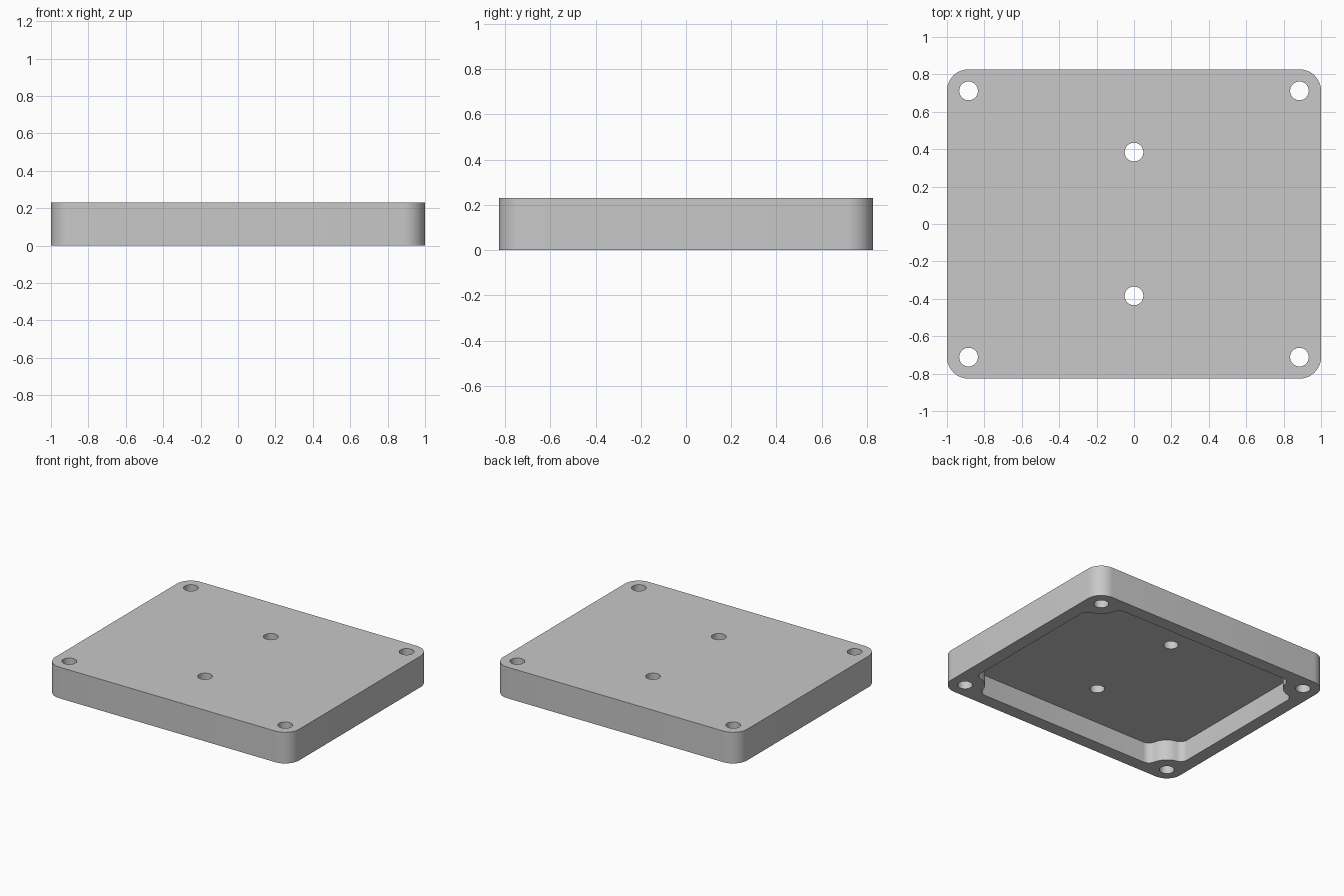
import bpy, bmesh, math
from mathutils import Vector

cube = bpy.data.objects.get("Cube")
if cube:
    bpy.data.objects.remove(cube, do_unlink=True)

# Overall sizes
MM = 2 / 52
HALF_X, HALF_Y, HEIGHT = 26 * MM, 21.5 * MM, 6 * MM
DEPTH = 4 * MM                                    # recess under the lid
HOLE_X, HOLE_Y, HOLE_R = 23 * MM, 18.5 * MM, 1.3 * MM
CORNER_R = 3 * MM
BOSS_R, FILLET, STEP = 3.5 * MM, 1.5 * MM, 0.5 * MM

grey = bpy.data.materials.new("light_grey")
grey.use_nodes = True
colour = (0.58, 0.58, 0.58, 1)
grey.diffuse_color = colour
grey.node_tree.nodes["Principled BSDF"].inputs["Base Color"].default_value = colour


def arc(cx, cy, r, start, end, n):
    return [Vector((cx + r * math.cos(start + (end - start) * i / n),
                    cy + r * math.sin(start + (end - start) * i / n))) for i in range(n + 1)]


def four_corners(quarter):
    """Mirror a +x +y corner path, running counter-clockwise, to all corners."""
    loop = []
    for sx, sy in ((1, 1), (-1, 1), (-1, -1), (1, -1)):
        pts = quarter if sx * sy > 0 else quarter[::-1]
        loop += [(p.x * sx, p.y * sy) for p in pts]
    return loop


def prism(name, outline, z0, z1):
    bm = bmesh.new()
    face = bm.faces.new([bm.verts.new((x, y, z0)) for x, y in outline])
    top = bmesh.ops.extrude_face_region(bm, geom=[face])["geom"]
    bmesh.ops.translate(bm, vec=(0, 0, z1 - z0),
                        verts=[v for v in top if isinstance(v, bmesh.types.BMVert)])
    bmesh.ops.recalc_face_normals(bm, faces=bm.faces[:])
    mesh = bpy.data.meshes.new(name)
    bm.to_mesh(mesh)
    bm.free()
    obj = bpy.data.objects.new(name, mesh)
    bpy.context.collection.objects.link(obj)
    mesh.materials.append(grey)
    return obj


# Rounded outer block
cover = prism("cover", four_corners(arc(HOLE_X, HOLE_Y, CORNER_R, 0, math.pi / 2, 12)), 0, HEIGHT)

# Recess outline: fillet, bulge around the screw hole, fillet
off = FILLET - STEP
reach = math.sqrt((BOSS_R + FILLET) ** 2 - off ** 2)
tilt = math.atan2(reach, off)                     # direction from hole to fillet centre
first = arc(HOLE_X - off, HOLE_Y - reach, FILLET, 0, tilt, 8)
bulge = arc(HOLE_X, HOLE_Y, BOSS_R, math.pi + tilt, 1.5 * math.pi - tilt, 12)
last = arc(HOLE_X - reach, HOLE_Y - off, FILLET, math.pi / 2 - tilt, math.pi / 2, 8)
recess = prism("recess_cutter", four_corners(first + bulge[1:-1] + last), -0.1, DEPTH)

# Screw holes at the corners and two on the centre line
cutters = [recess]
spots = [(x, y) for x in (-HOLE_X, HOLE_X) for y in (-HOLE_Y, HOLE_Y)]
spots += [(0, -10 * MM), (0, 10 * MM)]
for x, y in spots:
    ring = [tuple(p) for p in arc(x, y, HOLE_R, 0, 2 * math.pi, 32)[:-1]]
    cutters.append(prism("hole_cutter", ring, -0.2, HEIGHT + 0.1))

for cutter in cutters:
    cutter.hide_render = True
    mod = cover.modifiers.new("cut", "BOOLEAN")
    mod.operation = "DIFFERENCE"
    mod.solver = "EXACT"
    mod.object = cutter

# Bake the cuts and remove the cutters
bpy.context.view_layer.update()
graph = bpy.context.evaluated_depsgraph_get()
baked = bpy.data.meshes.new_from_object(cover.evaluated_get(graph))
cover.modifiers.clear()
cover.data = baked
baked.name = "cover"
for cutter in cutters:
    bpy.data.objects.remove(cutter, do_unlink=True)

# Smooth rounded walls, sharp rims
bpy.ops.object.select_all(action="DESELECT")
cover.select_set(True)
bpy.context.view_layer.objects.active = cover
bpy.ops.object.shade_smooth_by_angle(angle=math.radians(30))
